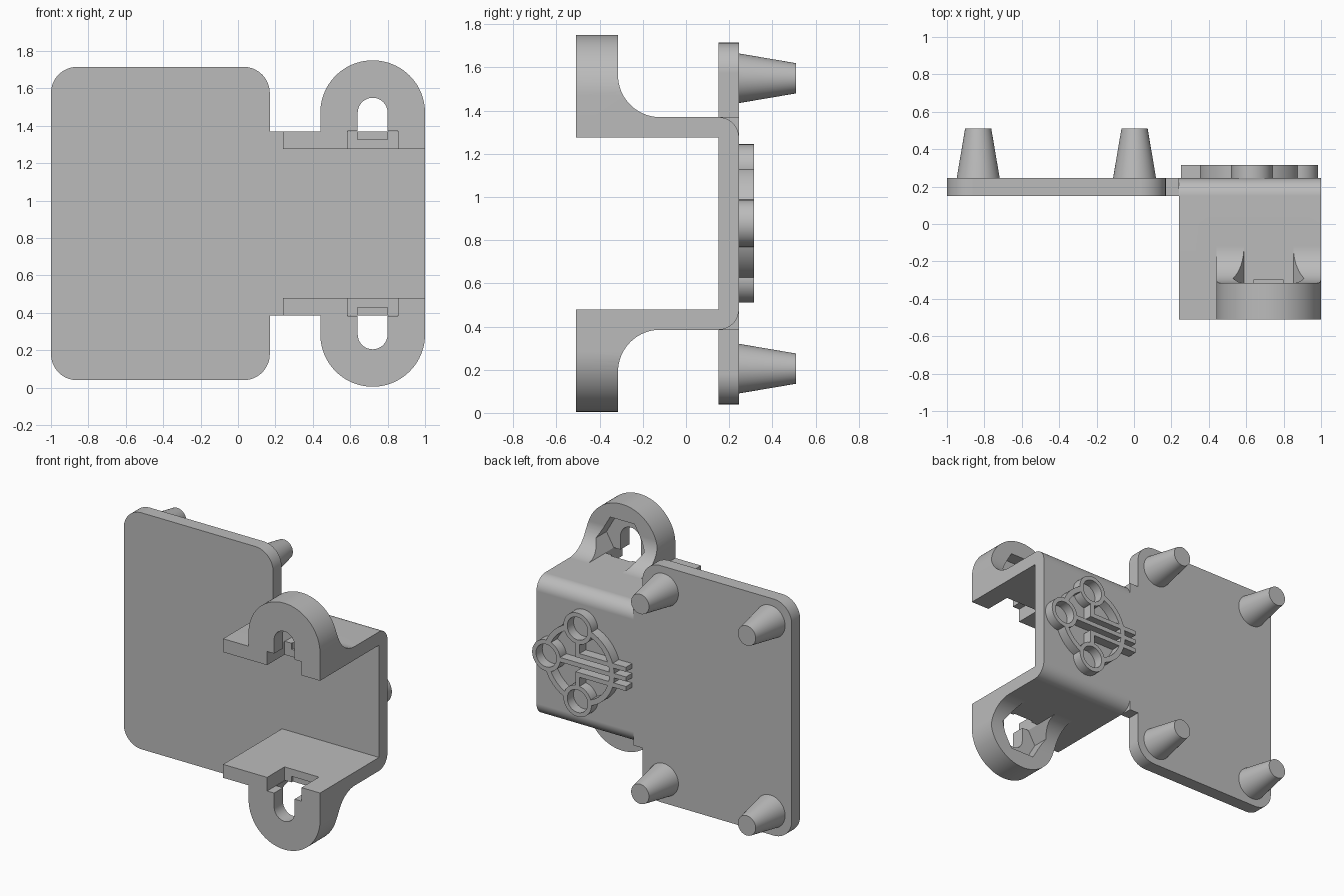
import bpy, bmesh
from math import sin, cos, radians
from mathutils import Vector

MID = 0.8775             # height of the symmetry plane
BACK, FRONT = 0.245, 0.15  # faces of the main sheet
TAB_X, TAB_U = 0.72, 0.5925  # tab centre, measured from the symmetry plane

if "Cube" in bpy.data.objects:
    bpy.data.objects.remove(bpy.data.objects["Cube"], do_unlink=True)

grey = bpy.data.materials.new("light_grey")
grey.use_nodes = True
colour = (0.5, 0.5, 0.5, 1)
grey.diffuse_color = colour
grey.node_tree.nodes["Principled BSDF"].inputs["Base Color"].default_value = colour


def arc(cx, cy, r, a0, a1, n=16):
    angles = [radians(a0 + (a1 - a0) * i / n) for i in range(n + 1)]
    return [(cx + r * cos(a), cy + r * sin(a)) for a in angles]


def circle(cx, cy, r, n=48):
    return arc(cx, cy, r, 0, 360, n)[:-1]


def rect(x0, z0, x1, z1):
    return [(x0, z0), (x1, z0), (x1, z1), (x0, z1)]


def prism(name, pts, axis, lo, hi):
    """Extrude a closed profile along x (points are y, z) or y (points are x, z).
    Heights are measured from the symmetry plane."""
    place = (lambda p: (lo, p[0], p[1])) if axis == "x" else (lambda p: (p[0], lo, p[1]))
    bm = bmesh.new()
    face = bm.faces.new([bm.verts.new(place(p)) for p in pts])
    grown = bmesh.ops.extrude_face_region(bm, geom=[face])
    move = Vector((hi - lo, 0, 0) if axis == "x" else (0, hi - lo, 0))
    bmesh.ops.translate(bm, vec=move,
                        verts=[g for g in grown["geom"] if isinstance(g, bmesh.types.BMVert)])
    bmesh.ops.recalc_face_normals(bm, faces=bm.faces)
    mesh = bpy.data.meshes.new(name)
    bm.to_mesh(mesh)
    bm.free()
    mesh.materials.append(grey)
    obj = bpy.data.objects.new(name, mesh)
    bpy.context.collection.objects.link(obj)
    obj.location.z = MID
    return obj


def activate(obj):
    bpy.context.view_layer.update()
    bpy.ops.object.select_all(action="DESELECT")
    obj.select_set(True)
    bpy.context.view_layer.objects.active = obj


def combine(obj, tool, operation):
    mod = obj.modifiers.new("combine", "BOOLEAN")
    mod.operation, mod.object, mod.solver = operation, tool, "EXACT"
    activate(obj)
    bpy.ops.object.modifier_apply(modifier=mod.name)
    bpy.data.objects.remove(tool, do_unlink=True)


def smooth(obj):
    activate(obj)
    bpy.ops.object.shade_smooth_by_angle(angle=radians(30))
    mod = obj.modifiers.new("even_normals", "WEIGHTED_NORMAL")
    mod.keep_sharp = True


# Large rounded plate
r, half = 0.14, 0.8375
left, right = -1.0, 0.17
outline = (arc(right - r, half - r, r, 0, 90) + arc(left + r, half - r, r, 90, 180)
           + arc(left + r, r - half, r, 180, 270) + arc(right - r, r - half, r, 270, 360))
smooth(prism("main_plate", outline, "y", FRONT, BACK))

# Neck between plate and bracket
prism("neck", rect(0.17, -0.4925, 0.24, 0.4925), "y", FRONT, BACK)

# Bracket: upper half of the channel, later mirrored downwards
channel = [(FRONT, -0.1), (BACK, -0.1)] + arc(0.15, 0.3975, 0.095, 0, 90)
channel += [(-0.51, 0.4925), (-0.51, 0.3975), (FRONT, 0.3975)]
bracket = prism("bracket", channel, "x", 0.24, 1.0)

# Arched tab with a curved foot blending into the flange
side = [(-0.51, 0.9), (-0.51, 0.44), (-0.12, 0.44)]
side += arc(-0.12, 0.6875, 0.195, 270, 180, 24) + [(-0.315, 0.9)]
tab = prism("tab", side, "x", 0.4, 1.05)
arch = [(0.44, 0.42)] + [(1.0, 0.42)] + arc(TAB_X, TAB_U, 0.28, 0, 180, 40)
combine(tab, prism("arch_tool", arch, "y", -0.6, 0.0), "INTERSECT")
combine(bracket, tab, "UNION")

# Screw slot, hexagonal nut pocket and flange notch
slot = [(0.64, 0.45), (0.80, 0.45)] + arc(TAB_X, TAB_U, 0.08, 0, 180)
combine(bracket, prism("slot_tool", slot, "y", -0.6, -0.3), "DIFFERENCE")
pocket = [(0.588, 0.4925), (0.852, 0.4925)] + arc(TAB_X, TAB_U, 0.19, 0, 180, 3)
combine(bracket, prism("pocket_tool", pocket, "y", -0.41, -0.1), "DIFFERENCE")
combine(bracket, prism("notch_tool", rect(0.585, 0.3, 0.855, 0.494), "y", -0.6, -0.315),
        "DIFFERENCE")

mirror = bracket.modifiers.new("mirror", "MIRROR")
mirror.use_axis = (False, False, True)
mirror.use_bisect_axis = (False, False, True)
activate(bracket)
bpy.ops.object.modifier_apply(modifier=mirror.name)
smooth(bracket)

# Four tapered pegs on the back of the plate
for row, u in (("upper", 0.6725), ("lower", -0.6725)):
    for column, x in (("right", -0.833), ("left", 0.003)):
        bpy.ops.mesh.primitive_cone_add(vertices=48, radius1=0.115, radius2=0.07, depth=0.265,
                                        location=(x, BACK + 0.1325, MID + u),
                                        rotation=(radians(-90), 0, 0))
        peg = bpy.context.object
        peg.name = f"{row}_{column}_peg"
        peg.data.materials.append(grey)
        smooth(peg)

# Raised ring with three round bosses on the back of the bracket
LOW, HIGH = BACK - 0.005, 0.315
RING_X = 0.62
for name, x, u in (("upper", 0.63, 0.257), ("lower", 0.63, -0.257), ("outer", 0.875, 0)):
    boss = prism(name + "_boss", circle(x, u, 0.11), "y", LOW, HIGH)
    combine(boss, prism("hole_tool", circle(x, u, 0.08), "y", LOW - 0.1, HIGH + 0.1),
            "DIFFERENCE")
    smooth(boss)
for name, a0, a1 in (("upper", 23, 65), ("lower", -65, -23), ("inner", 111, 249)):
    band = arc(RING_X, 0, 0.278, a0, a1, 32) + arc(RING_X, 0, 0.24, a1, a0, 32)
    smooth(prism(name + "_ring_arc", band, "y", LOW, HIGH))

# Raised ribs: one straight, two bent towards the bosses
prism("middle_rib", rect(0.25, -0.016, 0.767, 0.016), "y", LOW, HIGH)
for name, s in (("upper", 1), ("lower", -1)):
    bent = [(0.25, 0.052), (0.646, 0.052), (0.646, 0.15), (0.614, 0.15),
            (0.614, 0.084), (0.25, 0.084)]
    prism(name + "_rib", [(x, s * u) for x, u in bent], "y", LOW, HIGH)
